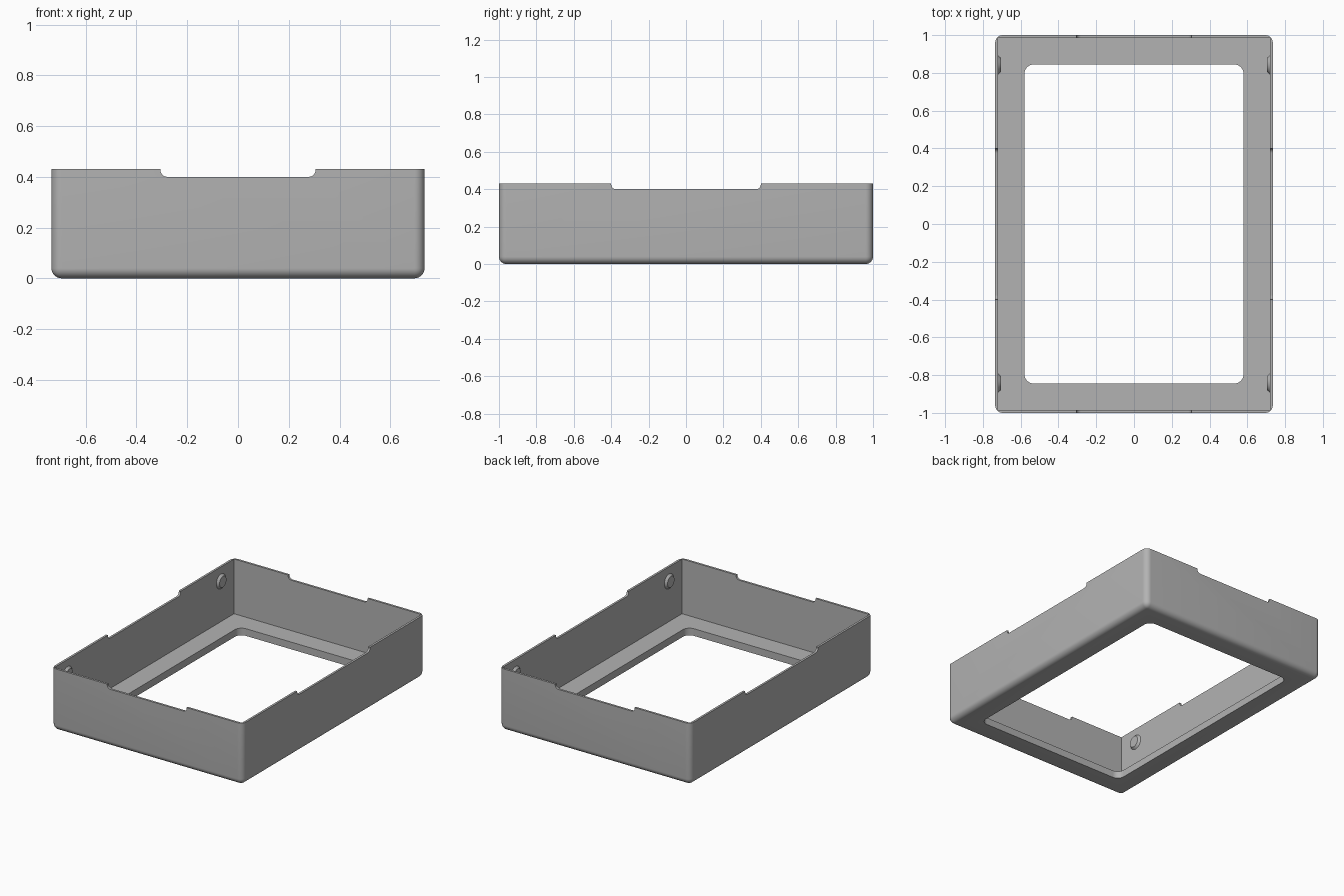
import bpy, bmesh, math
from mathutils import Matrix, Vector

if "Cube" in bpy.data.objects:
    bpy.data.objects.remove(bpy.data.objects["Cube"], do_unlink=True)

HX, HY, H = 0.735, 1.0, 0.43      # half width, half depth, height
WALL, FLOOR = 0.015, 0.05

grey = bpy.data.materials.new("plain_grey")
grey.use_nodes = True
colour = (0.45, 0.45, 0.45, 1)
grey.diffuse_color = colour
grey.node_tree.nodes["Principled BSDF"].inputs["Base Color"].default_value = colour


def finish(bm, name):
    """Turn a bmesh into a grey object."""
    bmesh.ops.recalc_face_normals(bm, faces=bm.faces)
    mesh = bpy.data.meshes.new(name)
    bm.to_mesh(mesh)
    bm.free()
    mesh.materials.append(grey)
    obj = bpy.data.objects.new(name, mesh)
    bpy.context.collection.objects.link(obj)
    return obj


def block(name, half, z0, z1, radius=0, rounded=None):
    """Box from z0 to z1, with the edges picked by the rule rounded off."""
    bm = bmesh.new()
    bmesh.ops.create_cube(bm, size=2)
    for v in bm.verts:
        v.co = Vector((v.co.x * half[0], v.co.y * half[1], z1 if v.co.z > 0 else z0))
    if rounded:
        edges = [e for e in bm.edges if rounded(*(v.co for v in e.verts))]
        bmesh.ops.bevel(bm, geom=edges, offset=radius, segments=8,
                        profile=0.5, affect='EDGES')
    return finish(bm, name)


def upright(a, b):
    return abs(a.z - b.z) > 1e-4


def select(obj):
    bpy.ops.object.select_all(action='DESELECT')
    obj.select_set(True)
    bpy.context.view_layer.objects.active = obj


# Outer shell: rounded corners and bottom edges, square top rim
tray = block("tray_frame", (HX, HY), 0, H, 0.04,
             lambda a, b: upright(a, b) or a.z + b.z < 1e-4)

# Cavity, floor opening, and shallow rim notches with rounded bottom corners
cutters = [
    block("cavity_cutter", (HX - WALL, HY - WALL), FLOOR, H + 0.2),
    block("opening_cutter", (0.58, 0.845), -0.1, FLOOR + 0.1, 0.05, upright),
    block("end_notch_cutter", (0.305, HY + 0.1), 0.40, H + 0.2, 0.025,
          lambda a, b: a.z + b.z < 0.81 and abs(a.x - b.x) < 1e-4),
    block("side_notch_cutter", (HX + 0.1, 0.40), 0.40, H + 0.2, 0.025,
          lambda a, b: a.z + b.z < 0.81 and abs(a.y - b.y) < 1e-4),
]
select(tray)
for cutter in cutters:
    cutter.hide_render = True
    mod = tray.modifiers.new(cutter.name, 'BOOLEAN')
    mod.operation = 'DIFFERENCE'
    mod.solver = 'EXACT'
    mod.object = cutter
    bpy.ops.object.modifier_apply(modifier=mod.name)
for cutter in cutters:
    bpy.data.objects.remove(cutter, do_unlink=True)
select(tray)
bpy.ops.object.shade_smooth_by_angle(angle=math.radians(30))

# Four low round snap bumps on the inside of the long walls
for sx, side in ((-1, "right"), (1, "left")):
    for sy, end in ((-1, "front"), (1, "back")):
        bm = bmesh.new()
        bmesh.ops.create_cone(bm, cap_ends=True, segments=40,
                              radius1=0.052, radius2=0.038, depth=0.016)
        bm.transform(Matrix.Translation((sx * (HX - WALL - 0.007), sy * 0.842, 0.33))
                     @ Matrix.Rotation(-sx * math.pi / 2, 4, 'Y'))
        bump = finish(bm, f"snap_bump_{end}_{side}")
        select(bump)
        bpy.ops.object.shade_smooth_by_angle(angle=math.radians(30))
